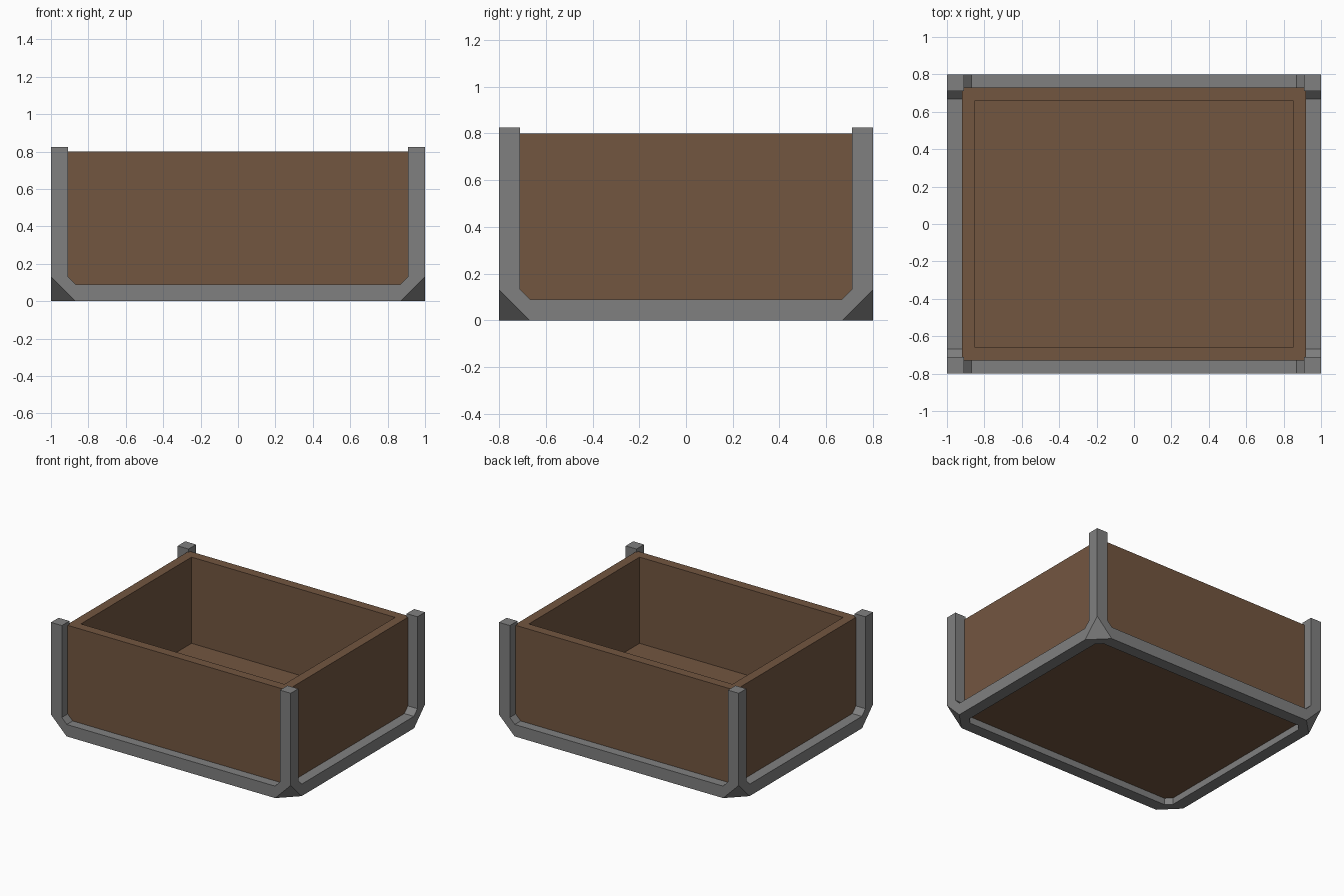
import bpy, bmesh
from mathutils import Vector

if "Cube" in bpy.data.objects:
    bpy.data.objects.remove(bpy.data.objects["Cube"])

HX, HY, H = 1.0, 0.8, 0.825      # outer half sizes and post height
T, CUT, G = 0.09, 0.13, 0.042    # bar thickness, corner cut, gusset size


def material(name, rgb):
    m = bpy.data.materials.new(name)
    m.diffuse_color = (*rgb, 1)
    m.use_nodes = True
    m.node_tree.nodes["Principled BSDF"].inputs["Base Color"].default_value = m.diffuse_color
    return m


brown = material("brown_wood", (0.171, 0.093, 0.051))
grey = material("grey_metal", (0.216, 0.216, 0.216))


def finish(name, bm, mat):
    bmesh.ops.recalc_face_normals(bm, faces=bm.faces)
    me = bpy.data.meshes.new(name)
    bm.to_mesh(me)
    bm.free()
    me.materials.append(mat)
    ob = bpy.data.objects.new(name, me)
    bpy.context.collection.objects.link(ob)
    return ob


def block(hx, hy, z0, z1):
    bm = bmesh.new()
    bmesh.ops.create_cube(bm, size=1)
    for v in bm.verts:
        v.co = (v.co.x * 2 * hx, v.co.y * 2 * hy, z0 + (v.co.z + 0.5) * (z1 - z0))
    return bm


def prism(name, points, depth):
    bm = bmesh.new()
    face = bm.faces.new([bm.verts.new(p) for p in points])
    new = bmesh.ops.extrude_face_region(bm, geom=[face])["geom"]
    bmesh.ops.translate(bm, vec=depth, verts=[g for g in new if isinstance(g, bmesh.types.BMVert)])
    ob = finish(name, bm, grey)
    ob.hide_render = True
    ob.hide_viewport = True
    return ob


def opening(w):
    # open-topped side window with gusset corners, as (across, z)
    return [(-w, 2), (-w, T + G), (-w + G, T), (w - G, T), (w, T + G), (w, 2)]


# Open crate: solid with a recess sunk into its top
bm = block(0.92, 0.73, 0.05, 0.8)
top = max(bm.faces, key=lambda f: f.calc_center_median().z)
bmesh.ops.inset_region(bm, faces=[top], thickness=0.1)
rim = bmesh.ops.extrude_face_region(bm, geom=[top])["geom"]
bmesh.ops.translate(bm, vec=(0, 0, -0.65), verts=[g for g in rim if isinstance(g, bmesh.types.BMVert)])
if top.is_valid:
    bmesh.ops.delete(bm, geom=[top], context='FACES_ONLY')
finish("crate_box", bm, brown)

# Metal frame: block with truncated lower corners
bm = block(HX, HY, 0, H)
for sx in (-1, 1):
    for sy in (-1, 1):
        cut = bmesh.ops.bisect_plane(
            bm, geom=bm.verts[:] + bm.edges[:] + bm.faces[:],
            plane_co=(sx * HX, sy * HY, CUT), plane_no=Vector((sx, sy, -1)), clear_outer=True)
        edges = [g for g in cut["geom_cut"] if isinstance(g, bmesh.types.BMEdge)]
        bmesh.ops.holes_fill(bm, edges=edges)
frame = finish("metal_frame", bm, grey)

# Openings through the front, the sides and the bottom leave posts and rails
wx, wy = HX - T, HY - T
cutters = [
    prism("front_cutter", [(a, -2, z) for a, z in opening(wx)], (0, 4, 0)),
    prism("side_cutter", [(-2, a, z) for a, z in opening(wy)], (4, 0, 0)),
    prism("bottom_cutter", [(-wx, -wy + G, -1), (-wx + G, -wy, -1), (wx - G, -wy, -1), (wx, -wy + G, -1),
                            (wx, wy - G, -1), (wx - G, wy, -1), (-wx + G, wy, -1), (-wx, wy - G, -1)], (0, 0, 4)),
]
for c in cutters:
    mod = frame.modifiers.new(c.name, 'BOOLEAN')
    mod.operation = 'DIFFERENCE'
    mod.solver = 'EXACT'
    mod.object = c
